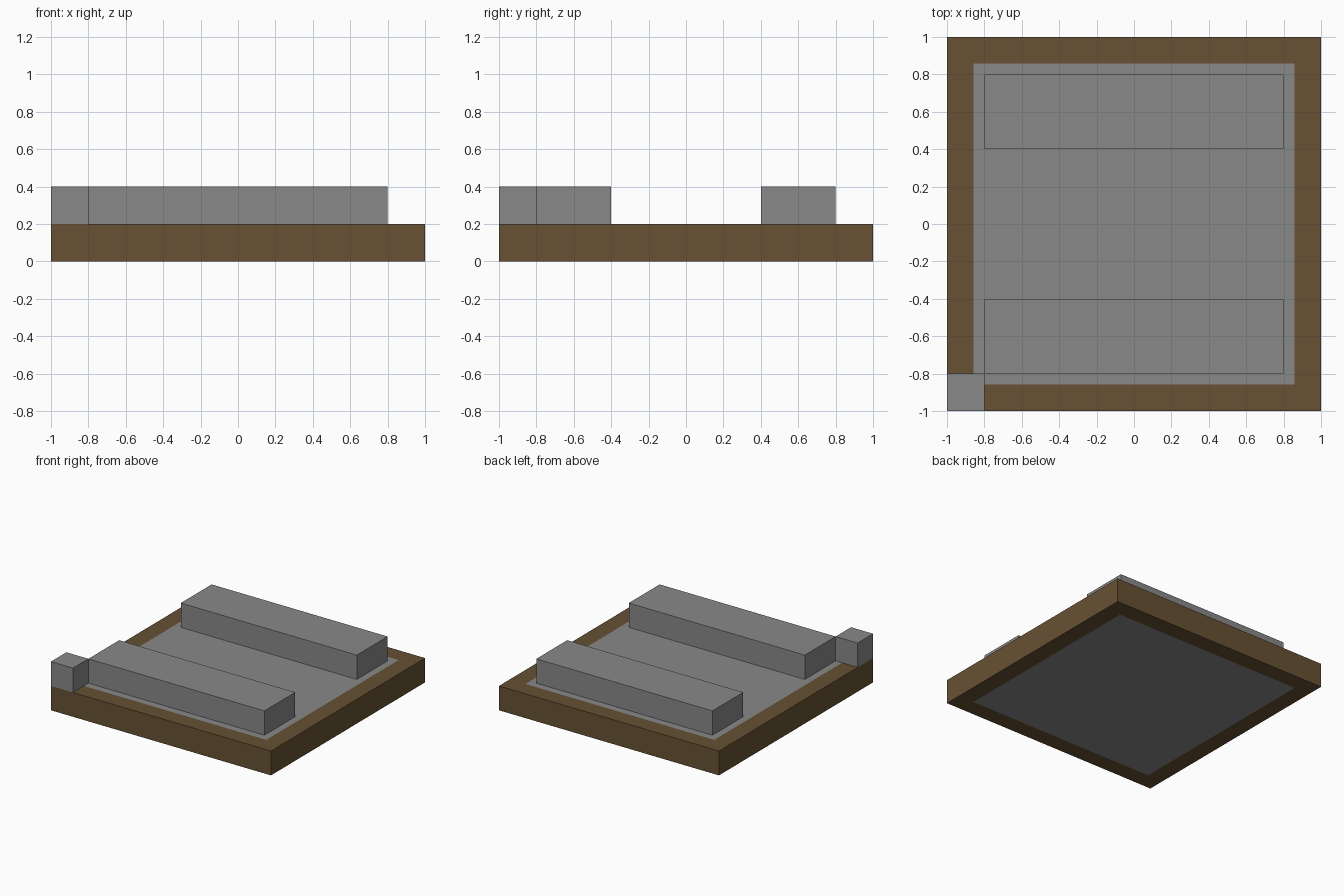
import bpy
import bmesh
from mathutils import Vector

default_cube = bpy.data.objects.get("Cube")
if default_cube:
    bpy.data.objects.remove(default_cube, do_unlink=True)


def make_material(name, colour):
    mat = bpy.data.materials.new(name)
    mat.use_nodes = True
    mat.diffuse_color = (*colour, 1)
    mat.node_tree.nodes["Principled BSDF"].inputs["Base Color"].default_value = (*colour, 1)
    return mat


brown = make_material("earth brown", (0.135, 0.083, 0.033))
grey = make_material("stone grey", (0.25, 0.25, 0.25))


def make_box(name, low, high, materials, panel_border=0):
    """Box between two corners; a border leaves inset panels on top and bottom."""
    low, high = Vector(low), Vector(high)
    bm = bmesh.new()
    bmesh.ops.create_cube(bm, size=1)
    bmesh.ops.scale(bm, vec=high - low, verts=bm.verts)
    bmesh.ops.translate(bm, vec=(low + high) / 2, verts=bm.verts)
    if panel_border:
        panels = [f for f in bm.faces if abs(f.normal.z) > 0.9]
        bmesh.ops.inset_individual(bm, faces=panels, thickness=panel_border)
        for face in panels:
            face.material_index = 1
    mesh = bpy.data.meshes.new(name)
    bm.to_mesh(mesh)
    bm.free()
    for mat in materials:
        mesh.materials.append(mat)
    obj = bpy.data.objects.new(name, mesh)
    bpy.context.collection.objects.link(obj)
    return obj


# Slab with a flush grey panel on both sides
make_box("base_slab", (-1, -1, 0), (1, 1, 0.2), [brown, grey], panel_border=0.2)

# Two long rails along the panel edges
for name, y in (("front_rail", -0.8), ("back_rail", 0.4)):
    make_box(name, (-0.8, y, 0.2), (0.8, y + 0.4, 0.4), [grey])

# Small block on the front right corner
make_box("corner_block", (-1, -1, 0.2), (-0.8, -0.8, 0.4), [grey])
